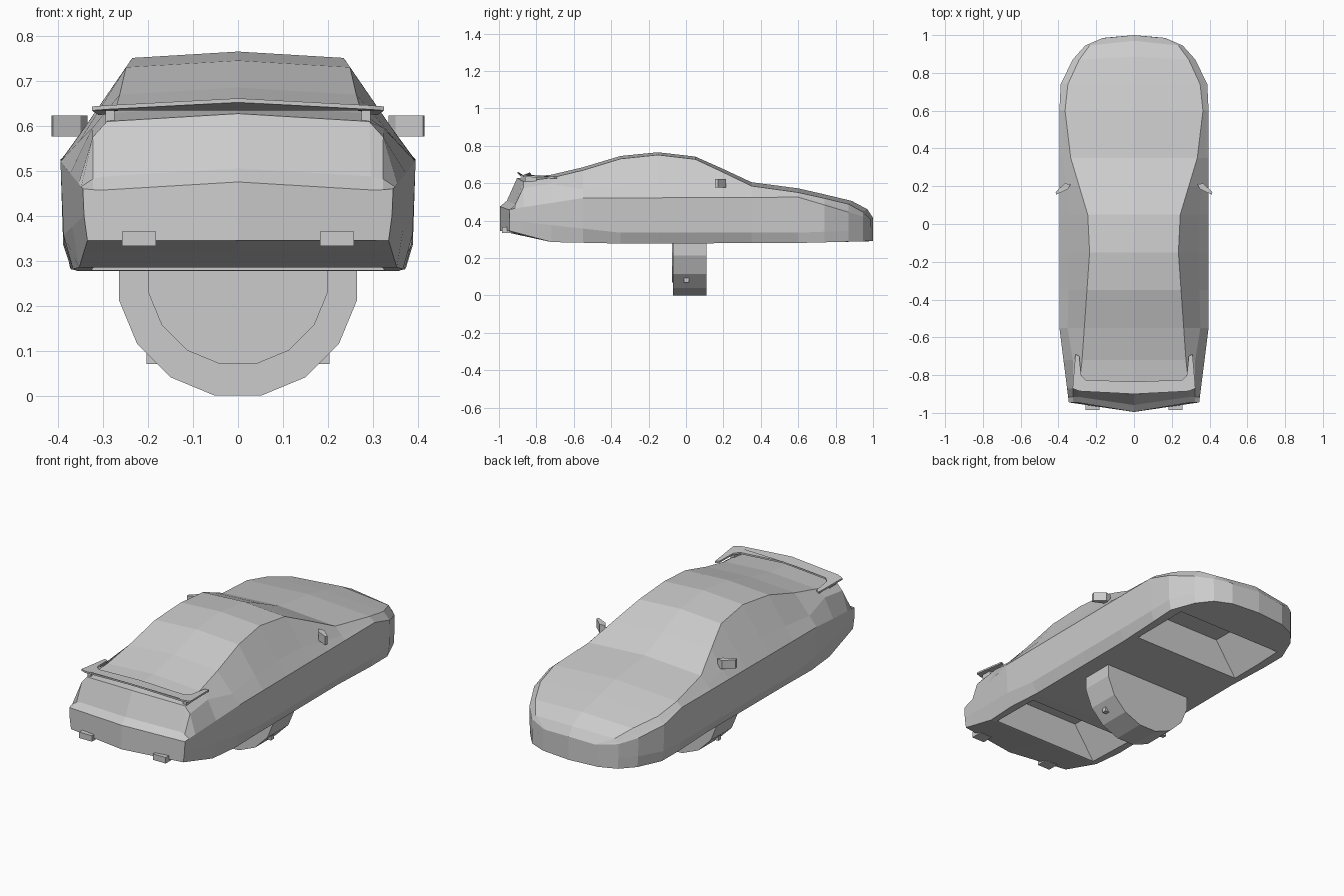
import bpy
import bmesh
from math import pi
from mathutils import Matrix, Vector

cube = bpy.data.objects.get("Cube")
if cube:
    bpy.data.objects.remove(cube)

grey = bpy.data.materials.new("light grey")
grey.use_nodes = True
tone = (0.6, 0.6, 0.6, 1)
grey.diffuse_color = tone
grey.node_tree.nodes["Principled BSDF"].inputs["Base Color"].default_value = tone


def finish(name, bm):
    """Turn a bmesh into a flat-shaded grey object."""
    bmesh.ops.recalc_face_normals(bm, faces=bm.faces)
    mesh = bpy.data.meshes.new(name)
    bm.to_mesh(mesh)
    bm.free()
    mesh.materials.append(grey)
    obj = bpy.data.objects.new(name, mesh)
    bpy.context.collection.objects.link(obj)
    return obj


def join_rings(bm, first, second):
    """Bridge two vertex rings of equal length with quads."""
    for i in range(len(first)):
        j = (i + 1) % len(first)
        bm.faces.new((first[i], first[j], second[j], second[i]))


def prism(name, low_points, high_points):
    """Closed solid between two matching outlines."""
    bm = bmesh.new()
    low = [bm.verts.new(point) for point in low_points]
    high = [bm.verts.new(point) for point in high_points]
    bm.faces.new(low)
    bm.faces.new(high)
    join_rings(bm, low, high)
    return finish(name, bm)


def box(name, centre, half, back, front, bottom, top, top_half=None):
    """Box along y, optionally narrower at the top."""
    def corners(width, z):
        left, right = centre - width, centre + width
        return [(left, back, z), (right, back, z), (right, front, z), (left, front, z)]
    return prism(name, corners(half, bottom), corners(top_half or half, top))


def plate(name, outline, height, thick):
    """Outline in x and y, raised to height(x, y) and thickened upward."""
    low = [Vector((x, y, height(x, y))) for x, y in outline]
    return prism(name, low, [point + Vector((0, 0, thick)) for point in low])


def disc(name, radius, y, depth, z):
    """Sixteen-sided disc facing along y, resting on a flat side."""
    bm = bmesh.new()
    turn = Matrix.Translation((0, y, z)) @ Matrix.Rotation(pi / 2, 4, "X")
    turn = turn @ Matrix.Rotation(pi / 16, 4, "Z")
    bmesh.ops.create_cone(bm, cap_ends=True, segments=16, radius1=radius,
                          radius2=radius, depth=depth, matrix=turn)
    return finish(name, bm)


def mirrored(points):
    """The same path on the other side, walked backwards."""
    return [(-x, y) for x, y in reversed(points)]


def along(keys, y):
    """Value at y on a line of straight segments."""
    for (y0, a), (y1, b) in zip(keys, keys[1:]):
        if y <= y1:
            return a + (b - a) * (y - y0) / (y1 - y0)
    return keys[-1][1]


# Body lines along the length, as pairs of y and value
tail, nose = -.945, .985
roof_z = [(tail, .475), (-.915, .505), (-.87, .627), (-.72, .645), (-.55, .685),
          (-.35, .745), (-.15, .765), (.05, .742), (.2, .675), (.35, .605),
          (.6, .572), (.74, .54), (.87, .505), (.945, .46), (nose, .415)]
edge_x = [(tail, .3), (-.72, .275), (-.15, .235), (.05, .245), (.35, .335),
          (.6, .365), (.74, .35), (.87, .29), (.945, .235), (nose, .15)]
belt_x = [(tail, .345), (-.55, .395), (.6, .395), (.74, .388), (.87, .325),
          (.945, .258), (nose, .165)]
belt_z = [(tail, .46), (-.55, .52), (.6, .525), (nose, .41)]
crease_z = [(tail, .4), (-.35, .335), (.6, .335), (nose, .35)]
tuck = [(tail, .01), (-.35, .037), (.43, .037), (.87, .005), (nose, 0)]
sill_z = [(tail, .345), (-.72, .285), (-.35, .277), (.6, .28), (nose, .29)]
bow = [(tail, -.05), (-.72, 0), (.74, 0), (.945, .025), (nose, .015)]


def section(y):
    """Closed cross-section of the body at y."""
    top, wide, inset = along(roof_z, y), along(belt_x, y), along(tuck, y)
    edge = Vector((along(edge_x, y), y, 0))
    edge.z = top - .06 * edge.x
    belt = Vector((wide, y, along(belt_z, y)))
    # The shoulder is straight beside the cabin and fuller at the tail
    share = (.33, .32) if y > -.6 else (.5, .75)
    shoulder = Vector((belt.x + (edge.x - belt.x) * share[0], y,
                       belt.z + (edge.z - belt.z) * share[1]))
    crease = Vector((wide - inset / 4, y, along(crease_z, y)))
    sill = Vector((wide - inset, y, along(sill_z, y)))
    side = [edge, shoulder, belt, crease, sill]
    middle = y + along(bow, y)
    other = [Vector((-p.x, p.y, p.z)) for p in reversed(side)]
    return [Vector((0, middle, top)), *side, Vector((0, middle, sill.z)), *other]


# Body shell, with bowed tail and nose panels
bm = bmesh.new()
rings = [[bm.verts.new(point) for point in section(y)] for y, z in roof_z]
for first, second in zip(rings, rings[1:]):
    join_rings(bm, first, second)
for end in (rings[0], rings[-1]):
    half = len(end) // 2
    bm.faces.new(end[:half + 1])
    bm.faces.new(end[half:] + end[:1])
body = finish("car_body", bm)

# Open bays under the tail and nose
for back, front in ((-.71, -.42), (.42, .76)):
    cutter = box("bay_cutter", 0, .38, back, front, .2, .46, .2)
    cutter.hide_render = True
    cut = body.modifiers.new("bay", "BOOLEAN")
    cut.operation = "DIFFERENCE"
    cut.solver = "EXACT"
    cut.object = cutter
    bpy.context.view_layer.objects.active = body
    bpy.ops.object.modifier_apply(modifier=cut.name)
    bpy.data.objects.remove(cutter)

# Round base below the floor, with its face ring and cross plate
disc("base_wheel", .27, .02, .18, .265)
disc("base_wheel_face", .204, -.071, .006, .27)
box("base_plate", 0, .203, -.01, .015, .07, .3)

# Rear wing with forward arms
outer = [(.31, -.69), (.325, -.87), (.29, -.885)]
inner = [(.255, -.825), (.28, -.8), (.29, -.7)]
wing = outer + [(0, -.9)] + mirrored(outer) + mirrored(inner) + [(0, -.835)] + inner
plate("rear_wing", wing, lambda x, y: .64 - .05 * abs(x) - .06 * (y + .7), .009)

# Paired parts: wing legs, door mirrors and exhausts
door_mirror = [(.335, .21), (.365, .215), (.415, .17), (.412, .155), (.35, .185)]
for side, label in ((1, "left"), (-1, "right")):
    box("wing_leg_" + label, side * .285, .01, -.86, -.8, .6, .635)
    plate("door_mirror_" + label, [(side * x, y) for x, y in door_mirror],
          lambda x, y: .576, .047)
    box("exhaust_" + label, side * .22, .038, -.985, -.92, .333, .365)
